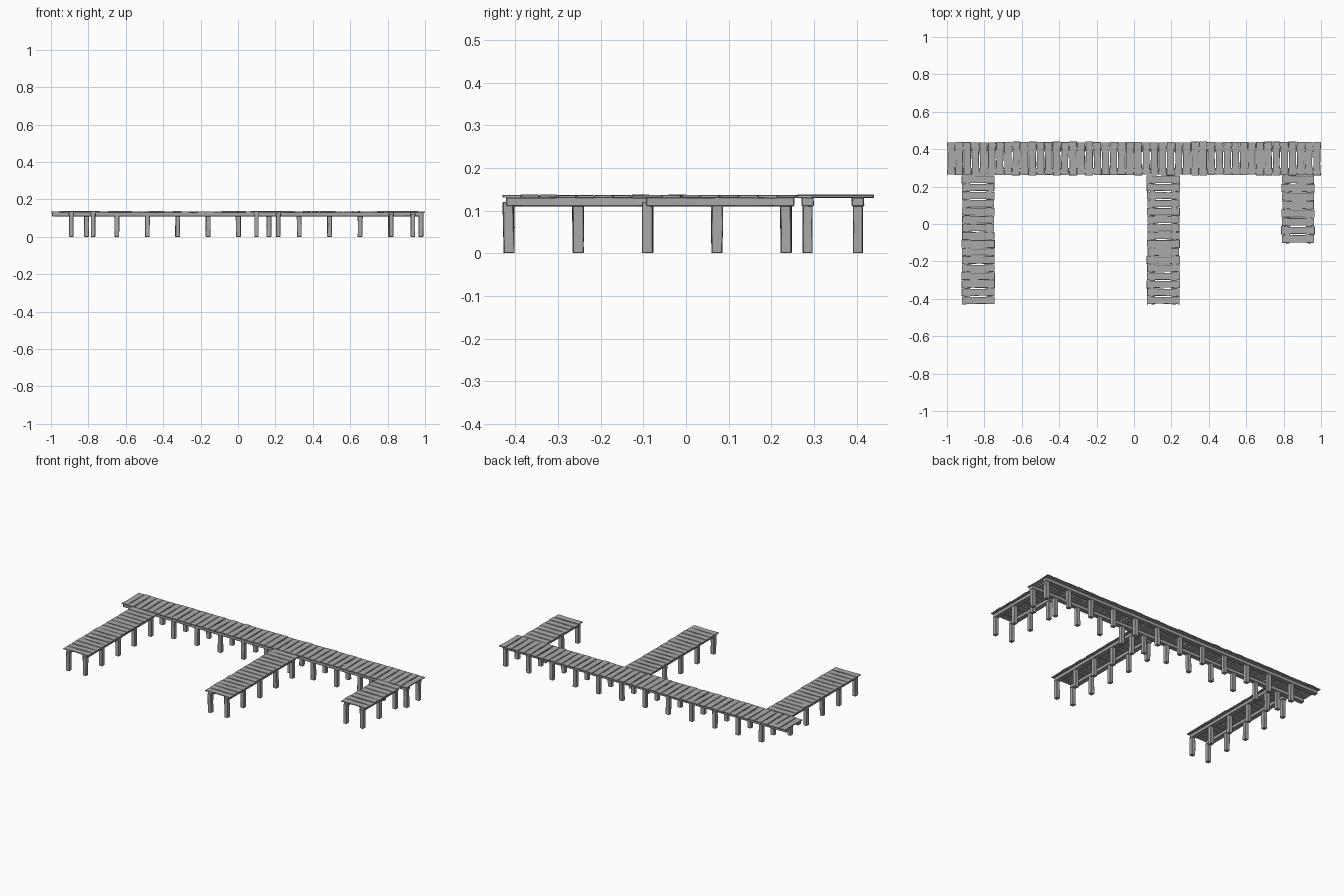
import bpy, bmesh, random
from mathutils import Vector

random.seed(4)
cube = bpy.data.objects.get("Cube")
if cube:
    bpy.data.objects.remove(cube, do_unlink=True)

wood = bpy.data.materials.new("weathered_grey")
wood.use_nodes = True
GREY = (0.4, 0.4, 0.4, 1)
wood.diffuse_color = GREY
wood.node_tree.nodes["Principled BSDF"].inputs["Base Color"].default_value = GREY


def wobble(amount):
    return random.uniform(-amount, amount)


def timber(bm, start, end, side, up, rough, waist=1.0, segments=3):
    """Hewn bar from start to end; side and up are half-size vectors."""
    rings = []
    for i in range(segments + 1):
        t = i / segments
        scale = 1 if i in (0, segments) else waist
        middle = start.lerp(end, t)
        ring = []
        for a, b in ((-1, -1), (1, -1), (1, 1), (-1, 1)):
            point = middle + side * (a * scale + wobble(rough)) + up * (b + wobble(rough * 0.5))
            ring.append(bm.verts.new(point))
        rings.append(ring)
    for low, high in zip(rings, rings[1:]):
        for k in range(4):
            n = (k + 1) % 4
            bm.faces.new((low[k], low[n], high[n], high[k]))
    bm.faces.new(rings[0][::-1])
    bm.faces.new(rings[-1])


def finish(name, bm, bevel):
    bmesh.ops.recalc_face_normals(bm, faces=bm.faces)
    mesh = bpy.data.meshes.new(name)
    bm.to_mesh(mesh)
    bm.free()
    mesh.materials.append(wood)
    obj = bpy.data.objects.new(name, mesh)
    bpy.context.collection.objects.link(obj)
    mod = obj.modifiers.new("worn_edges", "BEVEL")
    mod.width = bevel
    mod.segments = 1
    mod.limit_method = "ANGLE"


def walkway(name, along, across, origin, length, width, count, posts, rows):
    """Deck starting at origin (centre of its first edge), on two beams and post rows."""
    up = Vector((0, 0, 1))
    # deck planks, narrowed in the middle so that slim gaps open between them
    bm = bmesh.new()
    pitch = length / count
    for i in range(count):
        centre = origin + along * (pitch * (i + 0.5)) + up * (0.1335 + wobble(0.0008))
        half = across * (width / 2 + wobble(0.003))
        skew = along * wobble(0.001)
        timber(bm, centre - half - skew, centre + half + skew,
               along * pitch * 0.48, up * 0.003, 0.06, random.uniform(0.86, 0.95))
    finish(name + "_planks", bm, 0.0008)
    # long beams
    bm = bmesh.new()
    for row in rows:
        base = origin + across * row + up * 0.1205
        timber(bm, base + along * 0.006, base + along * (length - 0.008),
               across * 0.014, up * 0.0105, 0.08, segments=6)
    finish(name + "_beams", bm, 0.002)
    # posts
    bm = bmesh.new()
    for distance in posts:
        for row in rows:
            foot = origin + along * distance + across * row
            lean = along * wobble(0.002)
            timber(bm, foot, foot + lean + up * 0.12,
                   along * 0.0125, across * 0.0115, 0.08, segments=2)
    finish(name + "_posts", bm, 0.0015)
    # keep feet on the ground
    for v in bpy.data.objects[name + "_posts"].data.vertices:
        v.co.z = max(v.co.z, 0)


X, Y = Vector((1, 0, 0)), Vector((0, 1, 0))

# main walkway, overhanging at its -x end
main_posts = [0.19 + 0.1625 * i for i in range(12)]
walkway("main_walkway", X, Y, Vector((-1, 0.35, 0)), 2, 0.176, 46,
        main_posts, (-0.065, 0.053))

# three jetties reaching to the front
jetty_posts = [0.025 + 0.1625 * i for i in range(5)]
for name, x, reach, planks, posts in (("right_jetty", -0.833, 0.69, 16, 5),
                                      ("middle_jetty", 0.157, 0.69, 16, 5),
                                      ("left_jetty", 0.877, 0.362, 8, 3)):
    walkway(name, -Y, X, Vector((x, 0.26, 0)), reach, 0.174, planks,
            jetty_posts[:posts], (-0.058, 0.058))
